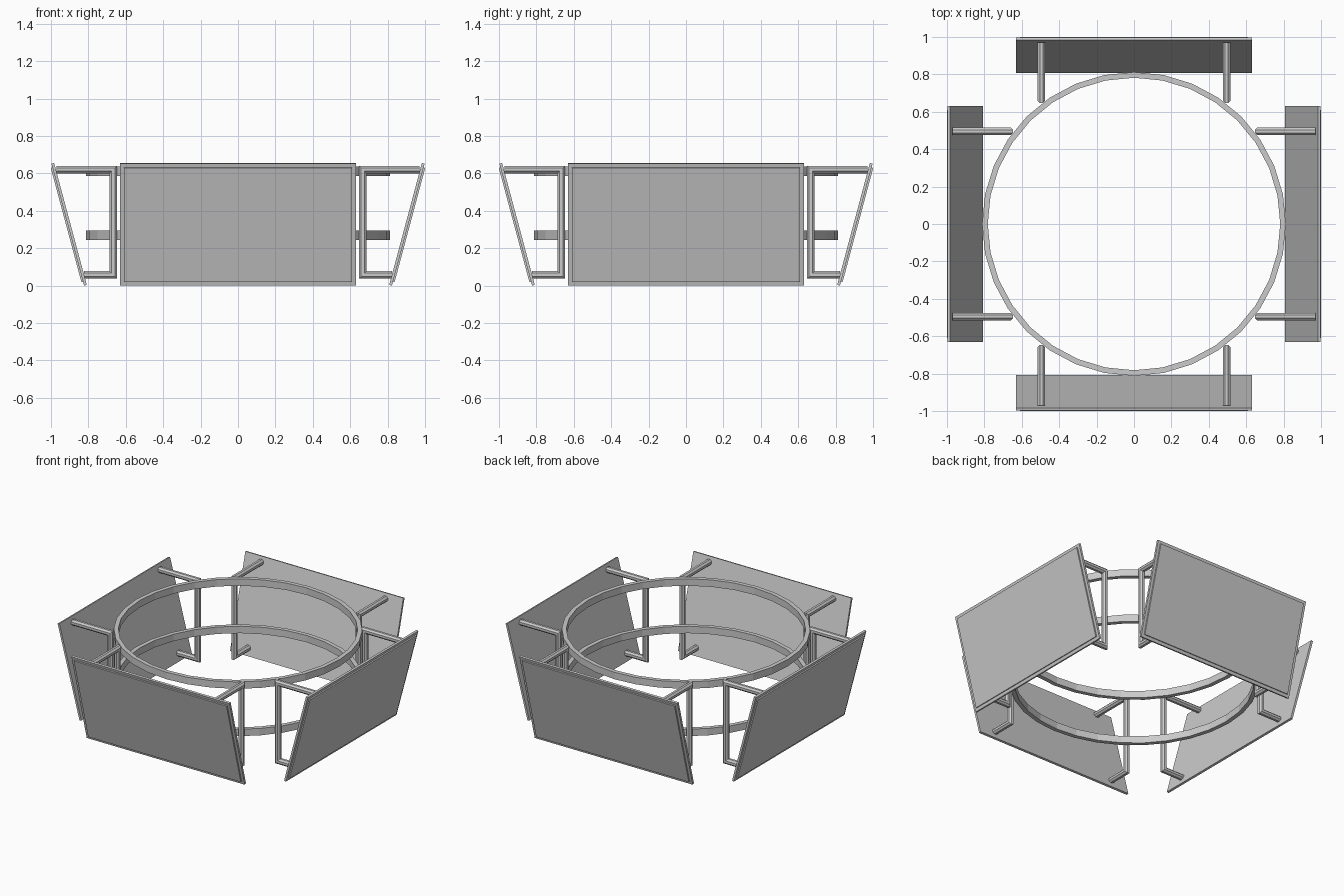
import bpy, bmesh
from math import sin, cos, pi, radians
from mathutils import Matrix, Vector

if "Cube" in bpy.data.objects:
    bpy.data.objects.remove(bpy.data.objects["Cube"])

TILT = radians(15)


def finish(bm, name, matrix=Matrix()):
    bm.transform(matrix)
    bmesh.ops.recalc_face_normals(bm, faces=bm.faces)
    me = bpy.data.meshes.new(name)
    bm.to_mesh(me)
    bm.free()
    ob = bpy.data.objects.new(name, me)
    bpy.context.collection.objects.link(ob)
    return ob


def panel(name, turn, width=1.26, length=0.675, thick=0.015):
    # slab with a slightly raised inner face, leaning outward at the top
    bm = bmesh.new()
    bmesh.ops.create_cube(bm, size=1)
    bmesh.ops.transform(bm, verts=bm.verts, matrix=Matrix.Translation((-thick / 2, 0, length / 2))
                        @ Matrix.Diagonal((thick, width, length, 1)))
    bm.normal_update()
    face = max(bm.faces, key=lambda f: f.normal.x)
    bmesh.ops.inset_region(bm, faces=[face], thickness=0.03)
    ext = bmesh.ops.extrude_face_region(bm, geom=[face])
    bmesh.ops.translate(bm, vec=(0.009, 0, 0),
                        verts=[v for v in ext["geom"] if isinstance(v, bmesh.types.BMVert)])
    if face.is_valid:
        bmesh.ops.delete(bm, geom=[face], context='FACES_ONLY')
    finish(bm, name, turn @ Matrix.Translation((0.823, 0, 0)) @ Matrix.Rotation(TILT, 4, 'Y'))


def bracket(name, turn, y, apothem=0.02, sides=8):
    # octagonal tube with mitred corners, bent in the xz plane
    path = [Vector(p) for p in ((0.971, 0.62), (0.667, 0.62), (0.667, 0.058), (0.823, 0.058))]
    r = apothem / cos(pi / sides)
    bm = bmesh.new()
    rows = []
    for i, p in enumerate(path):
        a = (p - path[i - 1]).normalized() if i else (path[1] - p).normalized()
        b = (path[i + 1] - p).normalized() if i < len(path) - 1 else a
        na, nb = Vector((-a.y, a.x)), Vector((-b.y, b.x))
        m = (na + nb).normalized()
        m /= m.dot(na)
        row = []
        for k in range(sides):
            t = 2 * pi * (k + 0.5) / sides
            q = p + m * r * cos(t)
            row.append(bm.verts.new((q.x, y + r * sin(t), q.y)))
        rows.append(row)
    for r0, r1 in zip(rows, rows[1:]):
        for k in range(sides):
            j = (k + 1) % sides
            bm.faces.new((r0[k], r0[j], r1[j], r1[k]))
    bm.faces.new(rows[0])
    bm.faces.new(rows[-1])
    finish(bm, name, turn)


def hoop(name, z0, z1, inner=0.782, outer=0.812, n=32):
    # flat-sided ring of rectangular section
    bm = bmesh.new()
    section = ((inner, z0), (outer, z0), (outer, z1), (inner, z1))
    rows = [[bm.verts.new((r * cos(2 * pi * i / n), r * sin(2 * pi * i / n), z))
             for r, z in section] for i in range(n)]
    for i in range(n):
        a, b = rows[i], rows[(i + 1) % n]
        for k in range(4):
            j = (k + 1) % 4
            bm.faces.new((a[k], a[j], b[j], b[k]))
    finish(bm, name)


# two hoops
hoop("upper_hoop", 0.587, 0.637)
hoop("lower_hoop", 0.245, 0.295)

# four panels, each on two brackets
for k, side in enumerate(("right", "back", "left", "front")):
    turn = Matrix.Rotation(k * pi / 2, 4, 'Z')
    panel(side + "_panel", turn)
    bracket(side + "_bracket_a", turn, -0.495)
    bracket(side + "_bracket_b", turn, 0.495)
